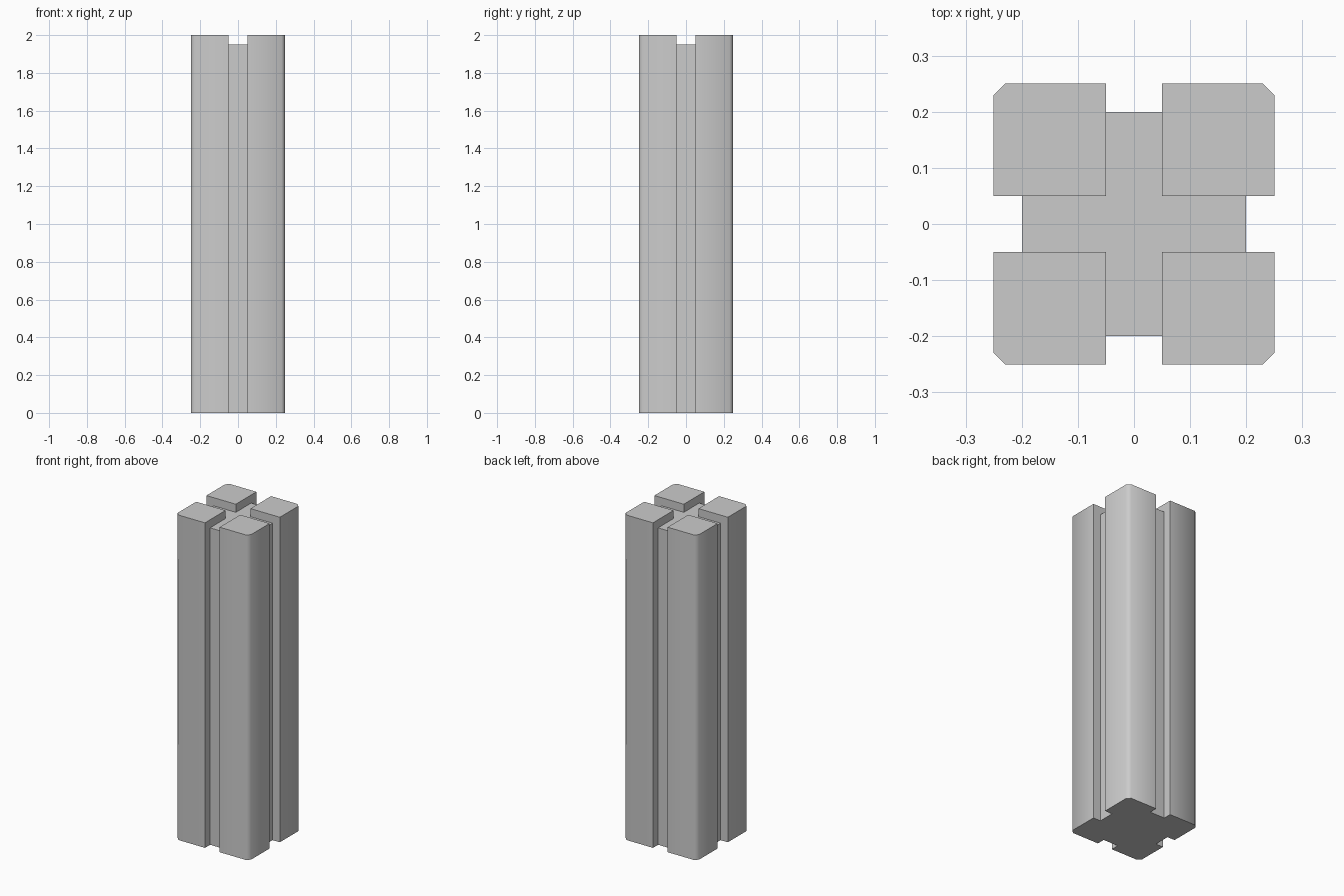
import bpy, bmesh, math

if "Cube" in bpy.data.objects:
    bpy.data.objects.remove(bpy.data.objects["Cube"])

HALF, GROOVE, CORE, CUT = 0.25, 0.05, 0.20, 0.02
HEIGHT, SLOT = 2.0, 0.05

bm = bmesh.new()


def face(points):
    return bm.faces.new([bm.verts.new((x, y, 0)) for x, y in points])


def turn(points, quarter):
    c, s = [(1, 0), (0, 1), (-1, 0), (0, -1)][quarter]
    return [(c * x - s * y, s * x + c * y) for x, y in points]


# Plan of one corner post, repeated four times, and the cross-shaped core
post = [(GROOVE, GROOVE), (CORE, GROOVE), (HALF, GROOVE), (HALF, HALF - CUT),
        (HALF - CUT, HALF), (GROOVE, HALF), (GROOVE, CORE)]
arm = [(CORE, -GROOVE), (CORE, GROOVE), (GROOVE, GROOVE)]
for q in range(4):
    face(turn(post, q))
face([p for q in range(4) for p in turn(arm, q)])
bmesh.ops.remove_doubles(bm, verts=bm.verts[:], dist=1e-4)

# Raise the whole plan to the slot floor
ret = bmesh.ops.extrude_face_region(bm, geom=bm.faces[:], use_keep_orig=True)
bmesh.ops.translate(bm, vec=(0, 0, HEIGHT - SLOT),
                    verts=[g for g in ret["geom"] if isinstance(g, bmesh.types.BMVert)])

# Raise the four corner posts above the crossing slots
tops = [f for f in bm.faces if len(f.verts) == 7
        and all(v.co.z > HEIGHT - SLOT - 0.01 for v in f.verts)]
ret = bmesh.ops.extrude_face_region(bm, geom=tops)
bmesh.ops.translate(bm, vec=(0, 0, SLOT),
                    verts=[g for g in ret["geom"] if isinstance(g, bmesh.types.BMVert)])
bmesh.ops.delete(bm, geom=[f for f in tops if f.is_valid], context='FACES_ONLY')

# Tidy flat areas
bmesh.ops.recalc_face_normals(bm, faces=bm.faces[:])
bmesh.ops.dissolve_limit(bm, angle_limit=math.radians(1),
                         verts=bm.verts[:], edges=bm.edges[:])

mesh = bpy.data.meshes.new("grooved_pillar")
bm.to_mesh(mesh)
bm.free()
pillar = bpy.data.objects.new("grooved_pillar", mesh)
bpy.context.collection.objects.link(pillar)

# Soft shading round the cut corners
bpy.context.view_layer.objects.active = pillar
pillar.select_set(True)
bpy.ops.object.shade_smooth_by_angle(angle=math.radians(60))
